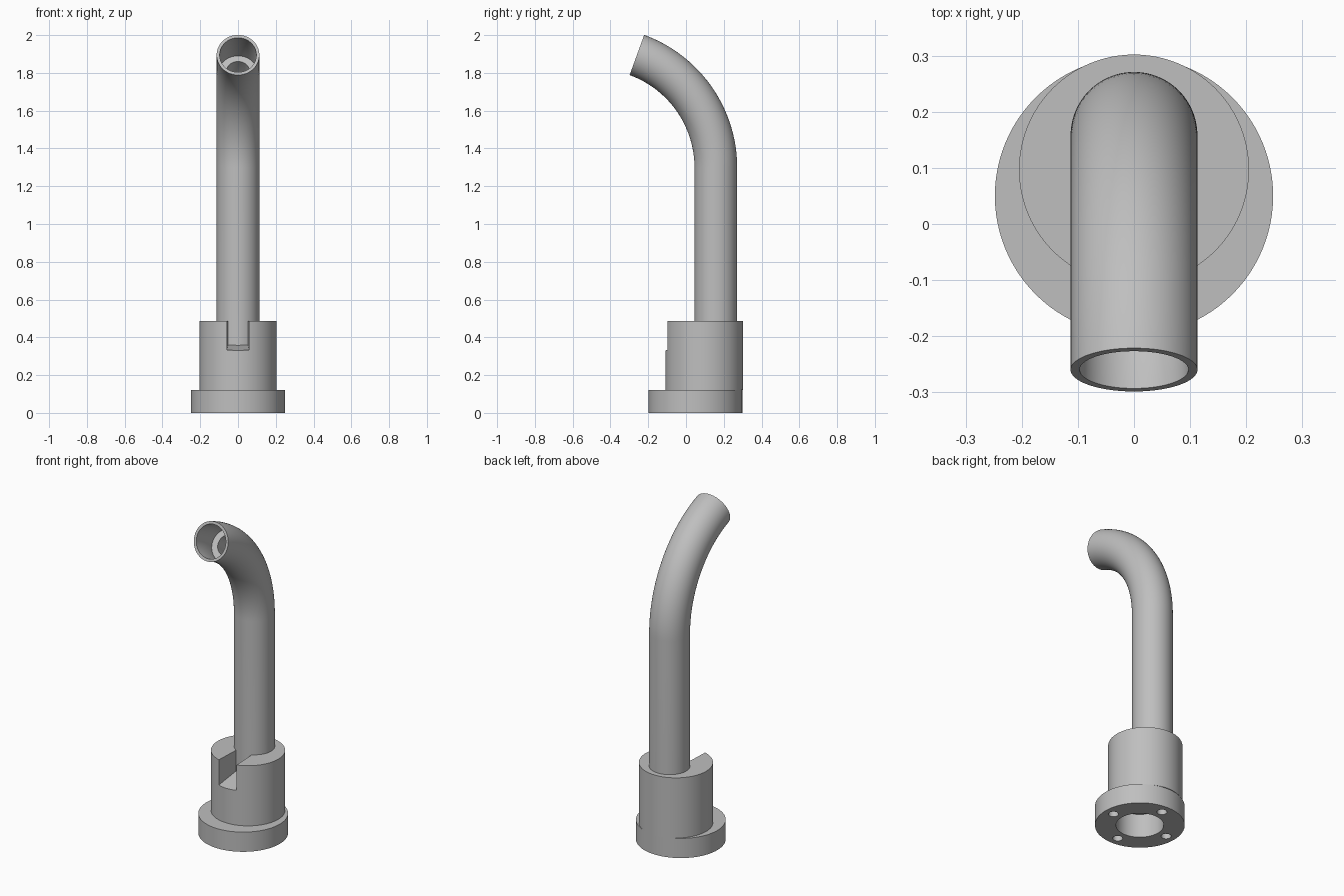
import bpy, bmesh
from math import sin, cos, pi, radians
from mathutils import Vector

cube = bpy.data.objects.get("Cube")
if cube:
    bpy.data.objects.remove(cube, do_unlink=True)

grey = bpy.data.materials.new("plain_grey")
grey.use_nodes = True
color = (0.52, 0.52, 0.52, 1)
grey.diffuse_color = color
grey.node_tree.nodes["Principled BSDF"].inputs["Base Color"].default_value = color

SIDES = 96
DISC_Y, BODY_Y, TUBE_Y = 0.05, 0.097, 0.158


def make_object(name, bm):
    bmesh.ops.recalc_face_normals(bm, faces=bm.faces)
    mesh = bpy.data.meshes.new(name)
    bm.to_mesh(mesh)
    bm.free()
    mesh.materials.append(grey)
    obj = bpy.data.objects.new(name, mesh)
    bpy.context.collection.objects.link(obj)
    return obj


def cylinder(name, x, y, bottom, top, radius, sides=SIDES):
    bm = bmesh.new()
    bmesh.ops.create_cone(bm, cap_ends=True, segments=sides, radius1=radius,
                          radius2=radius, depth=top - bottom)
    bmesh.ops.translate(bm, verts=bm.verts, vec=(x, y, (top + bottom) / 2))
    return make_object(name, bm)


def activate(obj):
    bpy.ops.object.select_all(action='DESELECT')
    obj.select_set(True)
    bpy.context.view_layer.objects.active = obj


def smooth(obj):
    activate(obj)
    bpy.ops.object.shade_smooth_by_angle(angle=radians(30))


def cut(obj, cutters):
    activate(obj)
    for cutter in cutters:
        mod = obj.modifiers.new("cut", 'BOOLEAN')
        mod.operation = 'DIFFERENCE'
        mod.solver = 'EXACT'
        mod.object = cutter
        bpy.ops.object.modifier_apply(modifier=mod.name)


# Base disc and offset body
base_disc = cylinder("base_disc", 0, DISC_Y, 0, 0.12, 0.248)
body = cylinder("body", 0, BODY_Y, 0.12, 0.487, 0.205)

# Cutters: underside socket, bore, four blind screw holes
socket = cylinder("socket_cutter", 0, DISC_Y, -0.1, 0.145, 0.132)
bore = cylinder("bore_cutter", 0, TUBE_Y, 0.13, 0.6, 0.062)
screws = [cylinder("screw_hole_cutter", 0.19 * cos(i * pi / 2),
                   DISC_Y + 0.19 * sin(i * pi / 2), -0.05, 0.08, 0.028, 32)
          for i in range(4)]

# Front slot cutter, tapering slightly towards the tube
bm = bmesh.new()
for y, half, floor in ((-0.115, 0.06, 0.33), (0.085, 0.052, 0.365)):
    for x, z in ((-half, floor), (half, floor), (half, 0.6), (-half, 0.6)):
        bm.verts.new((x, y, z))
bmesh.ops.convex_hull(bm, input=bm.verts)
slot = make_object("slot_cutter", bm)

cut(base_disc, [socket] + screws)
cut(body, [socket, bore, slot])
for cutter in [socket, bore, slot] + screws:
    bpy.data.objects.remove(cutter, do_unlink=True)

# Bent hollow tube: stations along the centre line, outside up then inside down
BEND_R, BEND_Z, BEND_END, STEP = 0.635, 1.298, 70, 54


def station(degrees, radius):
    a = radians(degrees)
    return (Vector((0, TUBE_Y - BEND_R * (1 - cos(a)), BEND_Z + BEND_R * sin(a))), a, radius)


foot = Vector((0, TUBE_Y, 0.30))
stations = [(foot, 0, 0.113)]
stations += [station(d, 0.113) for d in range(0, BEND_END + 1, 2)]
stations += [station(d, 0.097) for d in range(BEND_END, STEP - 1, -2)]
stations += [station(d, 0.06) for d in range(STEP, -1, -2)]
stations.append((foot, 0, 0.06))

bm = bmesh.new()
rings = []
for centre, a, radius in stations:
    side = Vector((0, cos(a), sin(a)))
    rings.append([bm.verts.new(centre + radius * (
        Vector((1, 0, 0)) * cos(2 * pi * i / SIDES) + side * sin(2 * pi * i / SIDES)))
        for i in range(SIDES)])
for k, ring in enumerate(rings):
    after = rings[(k + 1) % len(rings)]
    for i in range(SIDES):
        j = (i + 1) % SIDES
        bm.faces.new((ring[i], ring[j], after[j], after[i]))
tube = make_object("bent_tube", bm)

for part in (base_disc, body, tube):
    smooth(part)
